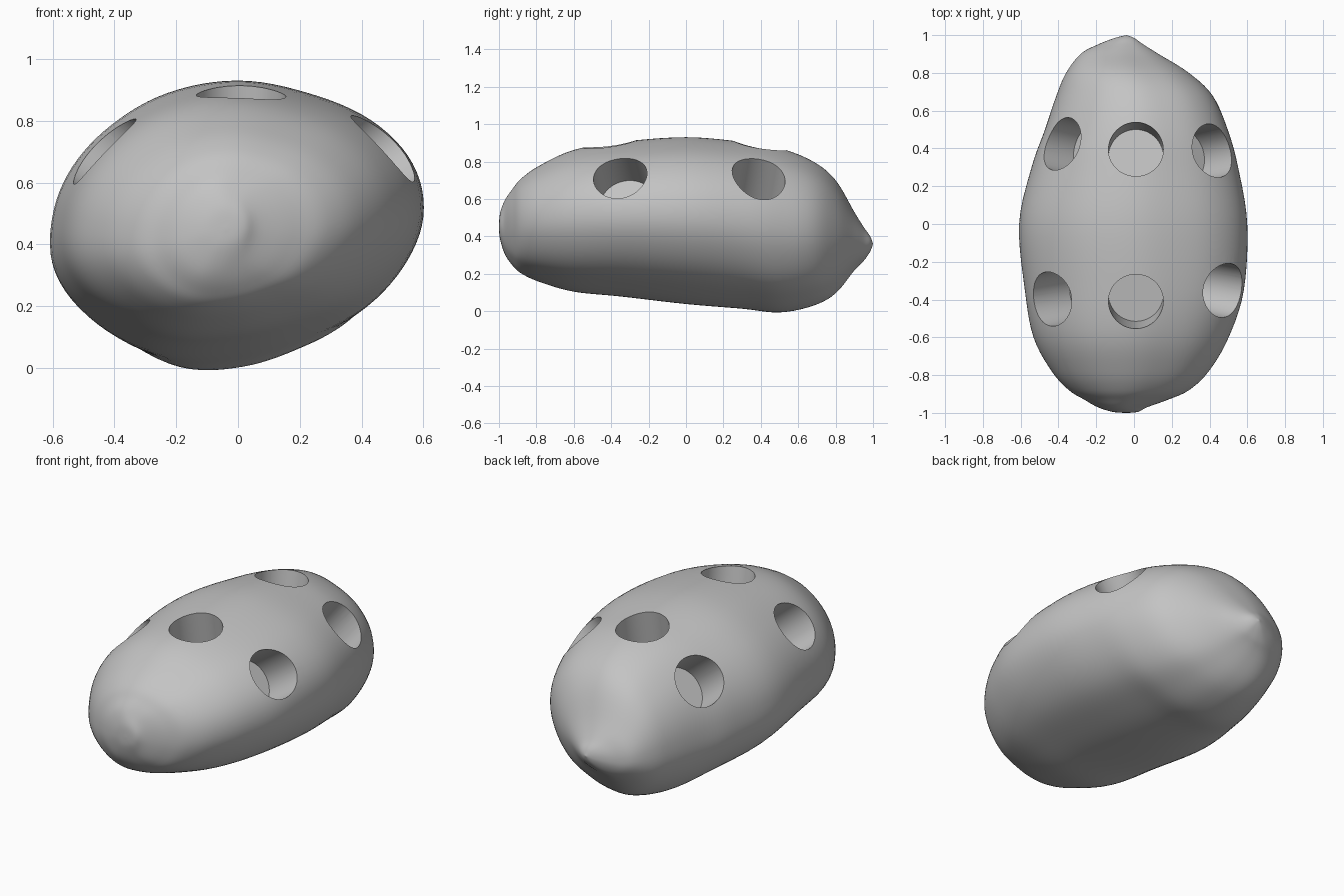
import bpy
import bmesh
import math
from mathutils import Vector

default_cube = bpy.data.objects.get("Cube")
if default_cube:
    bpy.data.objects.remove(default_cube, do_unlink=True)

# Stations along the body: y, x min, x max, z min, z max
STATIONS = [
    (-1.0, -.04, -.04, .45, .45),
    (-.995, -.11, .02, .39, .52),
    (-.97, -.19, .07, .31, .59),
    (-.93, -.26, .18, .25, .65),
    (-.88, -.34, .29, .205, .71),
    (-.78, -.43, .395, .16, .78),
    (-.6, -.525, .5, .11, .862),
    (-.35, -.57, .58, .085, .905),
    (0, -.6, .598, .045, .93),
    (.3, -.535, .55, .02, .905),
    (.5, -.465, .495, 0, .872),
    (.68, -.405, .415, .035, .8),
    (.8, -.355, .29, .1, .7),
    (.9, -.28, .13, .22, .53),
    (.95, -.19, .05, .27, .45),
    (.985, -.1, .0, .32, .4),
    (1.0, -.04, -.04, .36, .36),
]

# Lopsided cross-section: radius at equal angles around a unit ellipse
SECTION = [1, 1.02, 1.01, .985, 1, .985, .96, .965,
           1, 1.065, 1.085, 1.075, .99, .935, .95, .965]

# Sockets: rim centre, outward axis
SOCKETS = {
    "front_top": ((.01, -.41, .89), (0, -.16, 1)),
    "back_top": ((.01, .395, .88), (0, .16, 1)),
    "front_left": ((.475, -.35, .715), (.8, -.15, .56)),
    "back_left": ((.405, .385, .7), (.61, .13, .78)),
    "front_right": ((-.43, -.395, .7), (-.76, -.13, .63)),
    "back_right": ((-.41, .43, .7), (-.76, .18, .62)),
}
SOCKET_RADIUS = .145
SOCKET_DEPTH = .24
RING_STEPS = 5
SIDES = 96


def smooth_step(a, b, c, d, t):
    """Curve through b and c, guided by a and d."""
    return .5 * (2 * b + (c - a) * t + (2 * a - 5 * b + 4 * c - d) * t ** 2
                 + (3 * b - a - 3 * c + d) * t ** 3)


def station_at(position):
    last = len(STATIONS) - 1
    i = min(int(position), last - 1)
    picks = [STATIONS[max(0, min(last, i + k))] for k in (-1, 0, 1, 2)]
    return [smooth_step(*values, position - i) for values in zip(*picks)]


def radius_at(turn):
    position = turn * len(SECTION)
    i = int(position)
    picks = [SECTION[(i + k) % len(SECTION)] for k in (-1, 0, 1, 2)]
    return smooth_step(*picks, position - i)


def make_object(name, bm, material):
    bmesh.ops.recalc_face_normals(bm, faces=bm.faces)
    mesh = bpy.data.meshes.new(name)
    bm.to_mesh(mesh)
    bm.free()
    mesh.materials.append(material)
    obj = bpy.data.objects.new(name, mesh)
    bpy.context.collection.objects.link(obj)
    return obj


def build_body(material):
    bm = bmesh.new()
    rings = []
    count = (len(STATIONS) - 1) * RING_STEPS
    for step in range(1, count):
        y, x0, x1, z0, z1 = station_at(step / RING_STEPS)
        ring = []
        for k in range(SIDES):
            angle = math.tau * k / SIDES
            r = radius_at(k / SIDES) / 2
            ring.append(bm.verts.new((
                (x0 + x1) / 2 + (x1 - x0) * r * math.cos(angle), y,
                (z0 + z1) / 2 + (z1 - z0) * r * math.sin(angle))))
        rings.append(ring)
    for ring, following in zip(rings, rings[1:]):
        for k in range(SIDES):
            n = (k + 1) % SIDES
            bm.faces.new((ring[k], ring[n], following[n], following[k]))
    # Close both ends to a point
    for ring, (y, x, _, z, _) in ((rings[0], STATIONS[0]), (rings[-1], STATIONS[-1])):
        tip = bm.verts.new((x, y, z))
        for k in range(SIDES):
            bm.faces.new((ring[k], ring[(k + 1) % SIDES], tip))
    return make_object("stone_body", bm, material)


def build_cutter(name, centre, axis, material):
    axis = Vector(axis).normalized()
    bm = bmesh.new()
    bmesh.ops.create_cone(bm, cap_ends=True, segments=64, radius1=SOCKET_RADIUS,
                          radius2=SOCKET_RADIUS, depth=2 * SOCKET_DEPTH)
    bm.transform(axis.to_track_quat("Z", "Y").to_matrix().to_4x4())
    bmesh.ops.translate(bm, verts=bm.verts, vec=Vector(centre))
    cutter = make_object(name + "_socket_cutter", bm, material)
    cutter.hide_render = True
    return cutter


# Single grey stone colour
grey = bpy.data.materials.new("stone grey")
grey.use_nodes = True
colour = (.55, .55, .55, 1)
grey.diffuse_color = colour
grey.node_tree.nodes["Principled BSDF"].inputs["Base Color"].default_value = colour

# Body with six blind round sockets
body = build_body(grey)
bpy.ops.object.select_all(action="DESELECT")
bpy.context.view_layer.objects.active = body
body.select_set(True)
for name, (centre, axis) in SOCKETS.items():
    cutter = build_cutter(name, centre, axis, grey)
    cut = body.modifiers.new(name, "BOOLEAN")
    cut.operation = "DIFFERENCE"
    cut.solver = "EXACT"
    cut.object = cutter
    bpy.ops.object.modifier_apply(modifier=cut.name)
    bpy.data.objects.remove(cutter, do_unlink=True)
bpy.ops.object.shade_smooth_by_angle(angle=math.radians(35))
